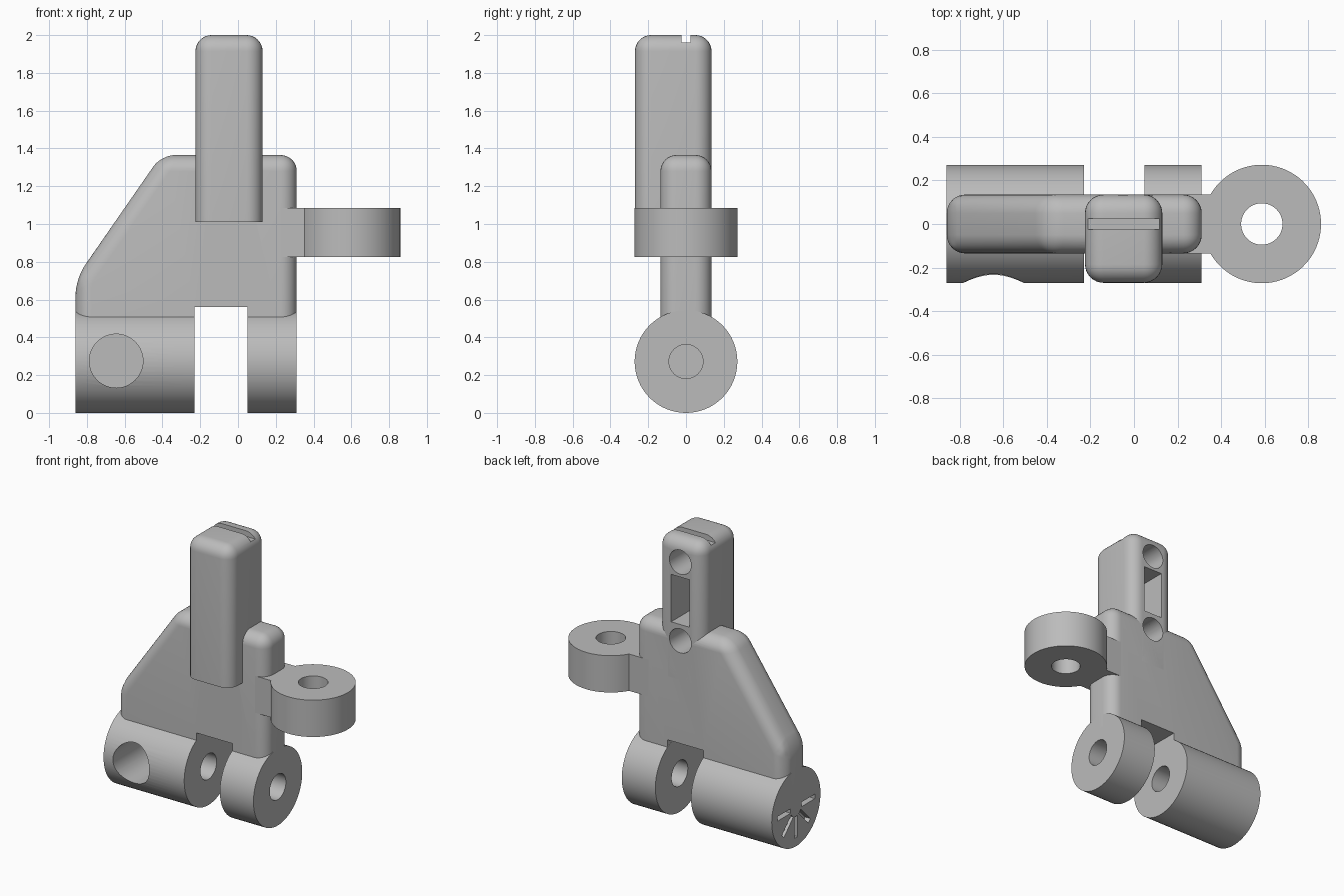
import bpy, bmesh, math
from mathutils import Matrix, Vector

cube = bpy.data.objects.get("Cube")
if cube:
    bpy.data.objects.remove(cube, do_unlink=True)

grey = bpy.data.materials.new("plain grey")
grey.use_nodes = True
grey.diffuse_color = (0.5, 0.5, 0.5, 1)
grey.node_tree.nodes["Principled BSDF"].inputs["Base Color"].default_value = (0.5, 0.5, 0.5, 1)

HALF = 0.135      # half thickness of the web
BARREL = 0.272    # barrel radius and axis height
ROUND = 0.085     # edge rounding
AXIS_TURN = {"X": Matrix.Rotation(math.pi / 2, 4, "Y"),
             "Y": Matrix.Rotation(math.pi / 2, 4, "X"), "Z": Matrix()}


def finish(name, bm):
    bmesh.ops.recalc_face_normals(bm, faces=bm.faces)
    mesh = bpy.data.meshes.new(name)
    bm.to_mesh(mesh)
    bm.free()
    mesh.materials.append(grey)
    obj = bpy.data.objects.new(name, mesh)
    bpy.context.collection.objects.link(obj)
    return obj


def box_mesh(low, high):
    low, high = Vector(low), Vector(high)
    bm = bmesh.new()
    bmesh.ops.create_cube(bm, size=1, matrix=Matrix.Translation((low + high) / 2)
                          @ Matrix.Diagonal((high - low).to_4d()))
    return bm


def box(name, low, high):
    return finish(name, box_mesh(low, high))


def cylinder(name, axis, centre, radius, length):
    bm = bmesh.new()
    bmesh.ops.create_cone(bm, cap_ends=True, segments=64, radius1=radius, radius2=radius,
                          depth=length, matrix=Matrix.Translation(centre) @ AXIS_TURN[axis])
    return finish(name, bm)


def prism(points, direction):
    bm = bmesh.new()
    face = bm.faces.new([bm.verts.new(p) for p in points])
    new = bmesh.ops.extrude_face_region(bm, geom=[face])["geom"]
    bmesh.ops.translate(bm, vec=direction, verts=[v for v in new if isinstance(v, bmesh.types.BMVert)])
    bmesh.ops.recalc_face_normals(bm, faces=bm.faces)
    return bm


def round_edges(bm, keep_sharp):
    edges = [e for e in bm.edges if not all(keep_sharp(v.co) for v in e.verts)]
    bmesh.ops.bevel(bm, geom=edges, offset=ROUND, offset_type="OFFSET", segments=8,
                    profile=0.5, affect="EDGES", clamp_overlap=True)


def cut(obj, cutters):
    bpy.context.view_layer.objects.active = obj
    for cutter in cutters:
        mod = obj.modifiers.new("cut", "BOOLEAN")
        mod.operation, mod.solver, mod.object = "DIFFERENCE", "EXACT", cutter
        bpy.ops.object.modifier_apply(modifier=mod.name)


# Hinge barrels on the cross axis
long_barrel = cylinder("long_barrel", "X", (-0.545, 0, BARREL), BARREL, 0.63)
short_barrel = cylinder("short_barrel", "X", (0.18, 0, BARREL), BARREL, 0.262)

# Web plate with one sloped shoulder
outline = [(-0.86, 0.45), (0.311, 0.45), (0.311, 1.365), (-0.406, 1.365), (-0.86, 0.71)]
bm = prism([(x, -HALF, z) for x, z in outline], (0, 2 * HALF, 0))
round_edges(bm, lambda p: p.z < 0.46)
web_plate = finish("web_plate", bm)

# Upright block, rounded at the front and top, chamfered under the front
bm = box_mesh((-0.225, -0.27, 1.01), (0.13, HALF, 2.0))
round_edges(bm, lambda p: p.y > HALF - 0.001 and p.z < 1.02 or p.z < 1.02)
upright_block = finish("upright_block", bm)

# Side eyelet with its neck
start = math.asin(HALF / BARREL)
arc = [math.pi - start - i * (math.pi - start) / 32 for i in range(65)]
ring = [(0.587 + BARREL * math.cos(a), BARREL * math.sin(a), 0.825) for a in arc]
bm = prism([(0.2, -HALF, 0.825), (0.2, HALF, 0.825)] + ring, (0, 0, 0.26))
side_eyelet = finish("side_eyelet", bm)

# Cutters
knuckle_gap = box("cut_gap", (-0.23, -0.4, -0.1), (0.05, 0.4, 0.56))
axle_bore = cylinder("cut_axle", "X", (0, 0, BARREL), 0.09, 0.9)
front_bore = cylinder("cut_front", "Y", (-0.645, -0.14, 0.275), 0.142, 0.52)
eyelet_bore = cylinder("cut_eyelet", "Z", (0.587, 0, 0.95), 0.095, 0.6)
top_slot = box("cut_top", (-0.4, -0.025, 1.96), (0.4, 0.025, 2.1))
back_holes = [cylinder("cut_back", "Y", (-0.05, 0.05, z), 0.085, 0.4) for z in (1.285, 1.84)]
back_window = box("cut_window", (-0.122, -0.15, 1.4), (0.022, 0.3, 1.735))

# Fan of shallow grooves in the closed barrel end
grooves = []
for i in range(5):
    groove = box("cut_groove", (-0.9, 0.06, -0.016), (-0.82, 0.21, 0.016))
    groove.data.transform(Matrix.Translation((0, 0, BARREL)) @ Matrix.Rotation(-i * math.pi / 4, 4, "X"))
    grooves.append(groove)

cut(long_barrel, [axle_bore, front_bore] + grooves)
cut(short_barrel, [axle_bore])
cut(web_plate, [knuckle_gap] + back_holes)
cut(upright_block, [top_slot, back_window] + back_holes)
cut(side_eyelet, [eyelet_bore])

for cutter in [knuckle_gap, axle_bore, front_bore, eyelet_bore, top_slot, back_window] + back_holes + grooves:
    bpy.data.objects.remove(cutter, do_unlink=True)

# Smooth the curved surfaces, keep the edges crisp
for obj in (long_barrel, short_barrel, web_plate, upright_block, side_eyelet):
    bpy.ops.object.select_all(action="DESELECT")
    obj.select_set(True)
    bpy.context.view_layer.objects.active = obj
    bpy.ops.object.shade_smooth_by_angle(angle=math.radians(30))
